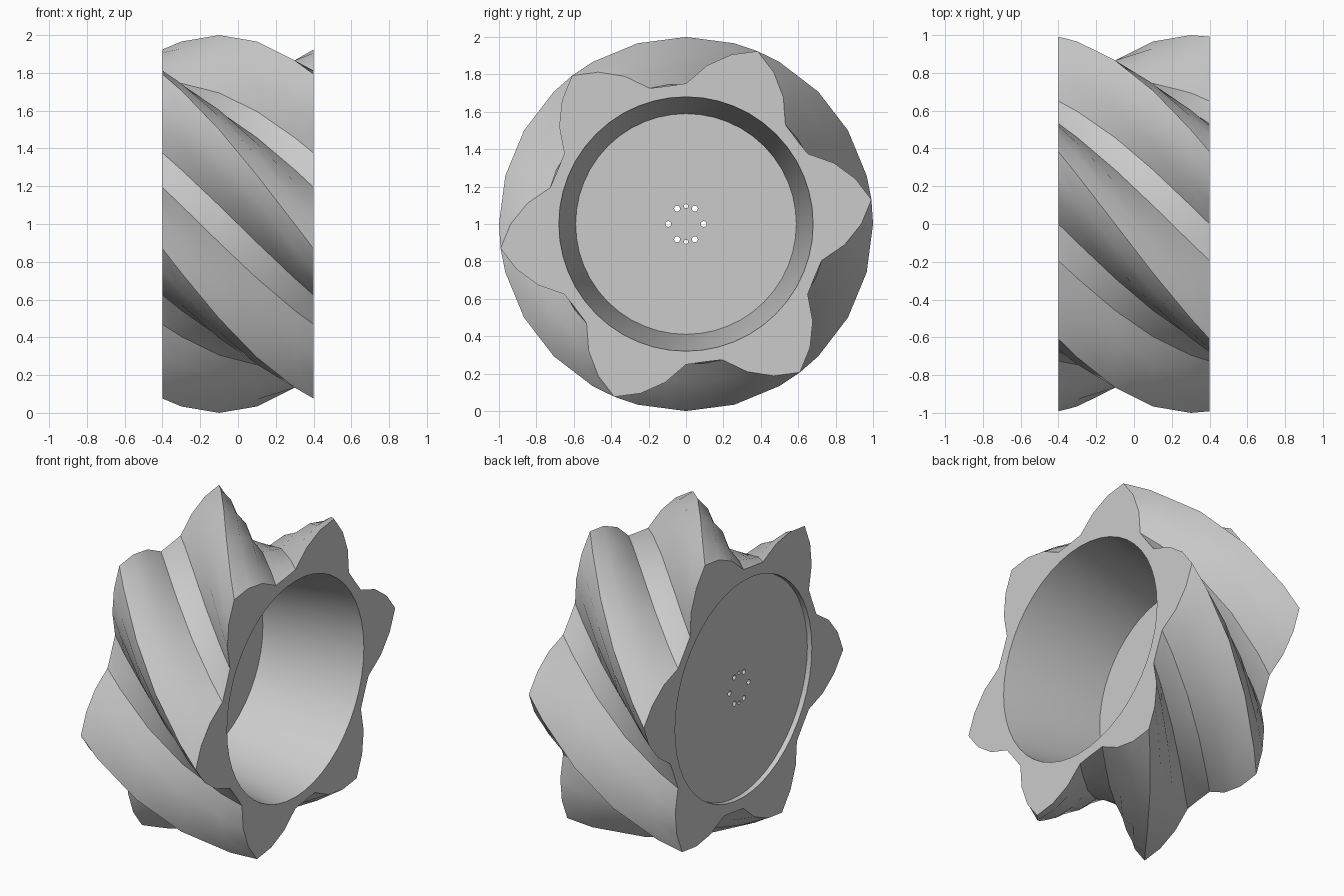
import bpy, bmesh
from math import sin, cos, radians, tau
from mathutils import Matrix, Vector

if "Cube" in bpy.data.objects:
    bpy.data.objects.remove(bpy.data.objects["Cube"])

grey = bpy.data.materials.new("light_grey")
grey.use_nodes = True
grey.diffuse_color = (0.6, 0.6, 0.6, 1)
grey.node_tree.nodes["Principled BSDF"].inputs["Base Color"].default_value = (0.6, 0.6, 0.6, 1)

HALF = 0.4          # half of the wheel width
STEP = 7.5          # degrees between profile points
COUNT = 48
LOBE = 8            # points per lobe


def finish(name, mesh):
    """Link a mesh as a named object with smooth shading and sharp edges."""
    bm = bmesh.new()
    bm.from_mesh(mesh)
    bmesh.ops.remove_doubles(bm, verts=bm.verts, dist=0.0001)
    bmesh.ops.recalc_face_normals(bm, faces=bm.faces)
    bm.to_mesh(mesh)
    bm.free()
    mesh.materials.clear()
    mesh.materials.append(grey)
    obj = bpy.data.objects.new(name, mesh)
    bpy.context.collection.objects.link(obj)
    bpy.ops.object.select_all(action="DESELECT")
    obj.select_set(True)
    bpy.context.view_layer.objects.active = obj
    bpy.ops.object.shade_smooth_by_angle(angle=radians(20))


def lobe_radius(i):
    """Pointed lobe that falls to a flat valley on each side."""
    k = i % LOBE
    t = min(k, LOBE - k) * STEP
    if t > 25:
        return 0.75 * cos(radians(STEP))
    return 1 - 0.007 * t - 0.00018 * t * t


def ring(bm, x, radius, turn):
    verts = []
    for i in range(COUNT):
        a = radians(turn + i * STEP)
        r = radius(i)
        verts.append(bm.verts.new((x, r * cos(a), 1 + r * sin(a))))
    return verts


# Twisted six-lobed tread, then the tapered bore and the recess on the far side
bm = bmesh.new()
rings = []
for x in (-HALF, -0.3, -0.1, 0.1, 0.3, HALF):
    rings.append(ring(bm, x, lobe_radius, 7.5 + 75 * (x - HALF)))
for x, r in ((HALF, 0.68), (-0.24, 0.59), (-0.36, 0.59), (-0.36, 0.68), (-HALF, 0.68)):
    rings.append(ring(bm, x, lambda i, r=r: r, 7.5))
# The tread turns by exactly one lobe, so the last ring joins the first shifted
rings.append(rings[0][LOBE:] + rings[0][:LOBE])
for a, b in zip(rings, rings[1:]):
    for i in range(COUNT):
        j = (i + 1) % COUNT
        bm.faces.new((a[i], a[j], b[j], b[i]))
tread = bpy.data.meshes.new("lobed_tread")
bm.to_mesh(tread)
bm.free()
finish("lobed_tread", tread)


# Round plates pierced by the bolt holes
def circle(curve, centre, radius, sides):
    spline = curve.splines.new("POLY")
    spline.points.add(sides - 1)
    spline.use_cyclic_u = True
    for i, p in enumerate(spline.points):
        a = tau * i / sides
        p.co = (centre.x + radius * cos(a), centre.y + radius * sin(a), 0, 1)


def pierced_plate(name, radius, x0, x1, sides):
    curve = bpy.data.curves.new(name + "_outline", "CURVE")
    curve.dimensions = "2D"
    curve.fill_mode = "BOTH"
    curve.extrude = (x1 - x0) / 2
    circle(curve, Vector((0, 0)), radius, sides)
    for deg in (0, 60, 120, 180, 240, 300, 90, 270):
        a = radians(deg)
        size = 0.011 if deg in (90, 270) else 0.016
        circle(curve, Vector((cos(a), sin(a))) * 0.095, size, 12)
    helper = bpy.data.objects.new(name + "_outline", curve)
    bpy.context.collection.objects.link(helper)
    bpy.context.view_layer.update()
    graph = bpy.context.evaluated_depsgraph_get()
    mesh = bpy.data.meshes.new_from_object(helper.evaluated_get(graph))
    bpy.data.objects.remove(helper)
    # Stand the plate up so that it faces along x
    upright = Matrix(((0, 0, 1, (x0 + x1) / 2), (1, 0, 0, 0), (0, 1, 0, 1), (0, 0, 0, 1)))
    mesh.transform(upright)
    mesh.name = name
    finish(name, mesh)


pierced_plate("hub_disc", 0.678, -0.37, -0.24, COUNT)
pierced_plate("hub_boss", 0.12, -0.24, -0.235, 32)
